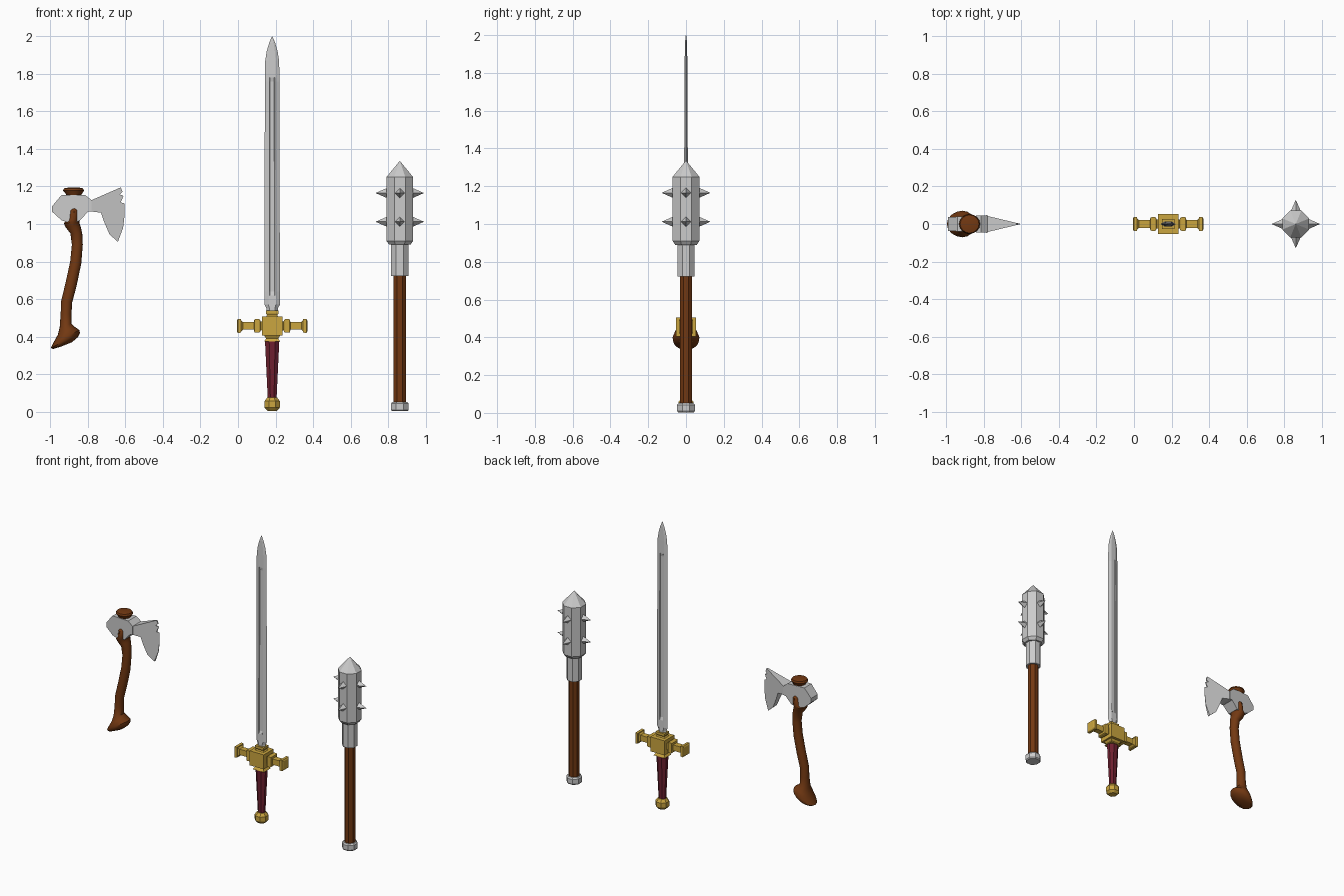
import bpy, bmesh, math
from mathutils import Vector, Matrix

if "Cube" in bpy.data.objects:
    bpy.data.objects.remove(bpy.data.objects["Cube"])


def material(name, color):
    m = bpy.data.materials.new(name)
    m.diffuse_color = (*color, 1)
    m.use_nodes = True
    m.node_tree.nodes["Principled BSDF"].inputs["Base Color"].default_value = m.diffuse_color
    return m


wood = material("wood", (0.17, 0.04, 0.006))
gold = material("gold", (0.6, 0.38, 0.05))
red = material("red_leather", (0.16, 0.015, 0.03))


def finish(bm, name, mat=None, smooth=False):
    bmesh.ops.remove_doubles(bm, verts=bm.verts, dist=1e-5)
    bmesh.ops.recalc_face_normals(bm, faces=bm.faces)
    me = bpy.data.meshes.new(name)
    bm.to_mesh(me)
    bm.free()
    ob = bpy.data.objects.new(name, me)
    bpy.context.collection.objects.link(ob)
    if mat:
        me.materials.append(mat)
    if smooth:
        bpy.context.view_layer.objects.active = ob
        ob.select_set(True)
        bpy.ops.object.shade_smooth_by_angle(angle=math.radians(40))
        ob.select_set(False)
    return ob


def loft(name, rings, mat=None, smooth=False):
    """Skin a list of point rings and cap both ends."""
    bm = bmesh.new()
    vs = [[bm.verts.new(p) for p in r] for r in rings]
    n = len(vs[0])
    for a, b in zip(vs, vs[1:]):
        for i in range(n):
            j = (i + 1) % n
            bm.faces.new((a[i], a[j], b[j], b[i]))
    bm.faces.new(vs[0])
    bm.faces.new(vs[-1])
    return finish(bm, name, mat, smooth)


def turned(name, origin, profile, n, mat=None, matrix=Matrix(), depth=1.0):
    """Flat-sided turning: profile of (height, half width), flats facing the axes."""
    k = 1 / math.cos(math.pi / n)
    rings = []
    for h, r in profile:
        ang = [math.tau * (i + 0.5) / n for i in range(n)]
        rings.append([Vector(origin) + matrix @ Vector(
            (r * k * math.cos(a), r * k * depth * math.sin(a), h)) for a in ang])
    return loft(name, rings, mat)


def prism(name, outline, thick):
    """Outline in x-z, half thickness given by a linear function of x."""
    bm = bmesh.new()
    f = [bm.verts.new((x, -thick(x), z)) for x, z in outline]
    b = [bm.verts.new((x, thick(x), z)) for x, z in outline]
    bm.faces.new(f)
    bm.faces.new(b[::-1])
    for i in range(len(f)):
        j = (i + 1) % len(f)
        bm.faces.new((f[i], b[i], b[j], f[j]))
    return finish(bm, name)


# ---- Sword ----
SX = 0.182


def blade_ring(z, w, t, groove):
    half = [(w, 0), (w * 0.48, t), (w * 0.36, t), (w * 0.28, t * groove),
            (-w * 0.28, t * groove), (-w * 0.36, t), (-w * 0.48, t)]
    pts = half + [(-w, 0)] + [(-x, -y) for x, y in half[1:]]
    return [(SX + x, y, z) for x, y in pts]


loft("sword_blade", [blade_ring(*r) for r in (
    (0.53, 0.030, 0.014, 1), (0.55, 0.030, 0.014, 1), (0.57, 0.041, 0.013, 1),
    (0.62, 0.041, 0.012, 1), (0.64, 0.041, 0.012, 0.45), (1.76, 0.039, 0.008, 0.45),
    (1.78, 0.039, 0.008, 1), (1.87, 0.037, 0.007, 1), (1.92, 0.029, 0.006, 1),
    (1.965, 0.016, 0.005, 1), (2.0, 0.001, 0.001, 1))])
turned("guard_block", (SX, 0, 0), [(0.405, 0.054), (0.506, 0.054)], 4, gold)
turned("guard_upper_collar", (SX, 0, 0),
       [(0.5, 0.038), (0.514, 0.027), (0.524, 0.034), (0.538, 0.034)], 4, gold, depth=0.75)
turned("guard_lower_collar", (SX, 0, 0),
       [(0.374, 0.043), (0.39, 0.032), (0.408, 0.044)], 4, gold, depth=0.85)
for side, name in ((1, "right"), (-1, "left")):
    turned("guard_arm_" + name, (SX, 0, 0.457),
           [(0.05, 0.026), (0.06, 0.022), (0.065, 0.033), (0.07, 0.036), (0.09, 0.036),
            (0.095, 0.033), (0.097, 0.02), (0.155, 0.02), (0.165, 0.03), (0.165, 0.036),
            (0.183, 0.037), (0.188, 0.028)], 4, gold,
           Matrix.Rotation(side * math.pi / 2, 3, 'Y'))
turned("sword_grip", (SX, 0, 0), [(0.06, 0.023), (0.376, 0.038)], 8, red, depth=0.8)
turned("sword_pommel", (SX, 0, 0),
       [(0.005, 0.026), (0.022, 0.041), (0.056, 0.041), (0.076, 0.026)], 8, gold)

# ---- Mace ----
MX = 0.862
turned("mace_end_cap", (MX, 0, 0),
       [(0.003, 0.042), (0.01, 0.047), (0.043, 0.047), (0.052, 0.04)], 8)
turned("mace_handle", (MX, 0, 0), [(0.04, 0.033), (0.74, 0.033)], 8, wood)
turned("mace_collar", (MX, 0, 0), [(0.722, 0.046), (0.91, 0.046)], 8)
turned("mace_head", (MX, 0, 0),
       [(0.89, 0.057), (0.91, 0.071), (1.25, 0.071), (1.336, 0.0005)], 8)
for z in (1.012, 1.165):
    for i in range(4):
        m = Matrix.Rotation(i * math.pi / 2, 3, 'Z') @ Matrix.Rotation(math.pi / 2, 3, 'Y') \
            @ Matrix.Rotation(math.pi / 4, 3, 'Z')
        turned("mace_spike", (MX, 0, z), [(0.065, 0.02), (0.128, 0.0003)], 4, None, m)

# ---- Axe ----
prism("axe_cheek", [(-.99, 1.095), (-.99, 1.065), (-.94, 1.02), (-.91, 1.01), (-.845, 1.015),
                    (-.8, 1.065), (-.78, 1.068), (-.78, 1.127), (-.815, 1.155), (-.94, 1.155)],
      lambda x: 0.047 + (x + 0.78) * 0.05)
prism("axe_blade", [(-.79, 1.068), (-.73, 1.06), (-.715, 1.015), (-.685, .945), (-.64, .905),
                    (-.612, .98), (-.604, 1.05), (-.604, 1.11), (-.625, 1.115), (-.61, 1.15),
                    (-.63, 1.157), (-.615, 1.172), (-.625, 1.195), (-.79, 1.123)],
      lambda x: max(0.0005, (-0.603 - x) * 0.24))


def wood_ring(xl, zl, xr, zr, hy, n=16):
    """Ellipse spanning a left and a right point of the front outline."""
    l, r = Vector((xl, 0, zl)), Vector((xr, 0, zr))
    return [(l + r) / 2 + (r - l) / 2 * math.cos(a) + Vector((0, hy * math.sin(a), 0))
            for a in (math.tau * i / n for i in range(n))]


loft("axe_handle", [wood_ring(*r) for r in (
    (-.94, .348, -.885, .37, .025), (-.985, .334, -.855, .395, .057),
    (-.997, .34, -.842, .418, .068), (-.985, .365, -.845, .435, .071),
    (-.96, .41, -.87, .452, .058), (-.95, .45, -.888, .47, .038),
    (-.945, .52, -.887, .52, .03), (-.942, .59, -.884, .58, .029),
    (-.918, .69, -.86, .67, .029), (-.894, .8, -.835, .79, .03),
    (-.885, .89, -.827, .89, .03), (-.893, .95, -.83, .95, .034),
    (-.92, .985, -.838, .985, .045), (-.928, 1.005, -.845, 1.005, .052),
    (-.908, 1.02, -.845, 1.02, .056), (-.902, 1.07, -.845, 1.07, .055),
    (-.895, 1.085, -.85, 1.085, .04), (-.9, 1.15, -.845, 1.15, .04))], wood, True)
loft("axe_handle_top", [wood_ring(*r) for r in (
    (-.91, 1.145, -.84, 1.145, .036), (-.917, 1.16, -.832, 1.16, .042),
    (-.932, 1.178, -.82, 1.178, .052), (-.926, 1.19, -.826, 1.19, .048),
    (-.905, 1.194, -.845, 1.194, .03))], wood, True)
